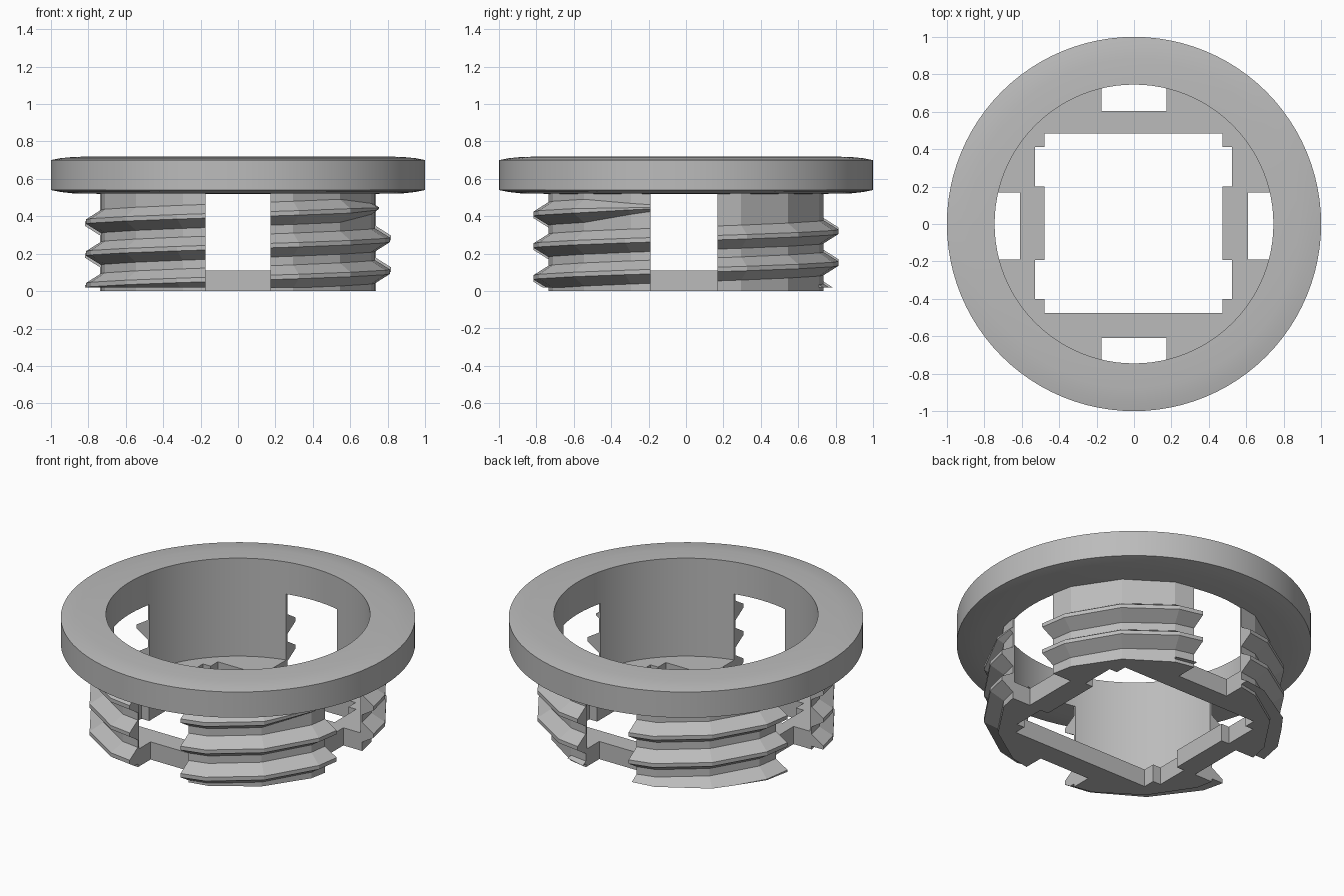
import bpy, bmesh, math
from mathutils import Matrix, Vector

default = bpy.data.objects.get("Cube")
if default:
    bpy.data.objects.remove(default, do_unlink=True)

grey = bpy.data.materials.new("plain grey")
grey.use_nodes = True
colour = (0.5, 0.5, 0.5, 1)
grey.diffuse_color = colour
grey.node_tree.nodes["Principled BSDF"].inputs["Base Color"].default_value = colour


def finish(name, bm):
    bmesh.ops.recalc_face_normals(bm, faces=bm.faces)
    mesh = bpy.data.meshes.new(name)
    bm.to_mesh(mesh)
    bm.free()
    mesh.materials.append(grey)
    obj = bpy.data.objects.new(name, mesh)
    bpy.context.collection.objects.link(obj)
    return obj


def box(name, x0, x1, y0, y1, z0, z1):
    bm = bmesh.new()
    bmesh.ops.create_cube(bm, size=1)
    centre = Vector((x0 + x1, y0 + y1, z0 + z1)) / 2
    scale = Matrix.Diagonal((x1 - x0, y1 - y0, z1 - z0, 1))
    bm.transform(Matrix.Translation(centre) @ scale)
    return finish(name, bm)


def cylinder(name, radius, z0, z1, sides):
    bm = bmesh.new()
    bmesh.ops.create_cone(bm, cap_ends=True, segments=sides, radius1=radius, radius2=radius,
                          depth=z1 - z0, matrix=Matrix.Translation((0, 0, (z0 + z1) / 2)))
    return finish(name, bm)


def cut(obj, cutters):
    for cutter in cutters:
        mod = obj.modifiers.new("cut", 'BOOLEAN')
        mod.operation = 'DIFFERENCE'
        mod.solver = 'EXACT'
        mod.object = cutter
        bpy.context.view_layer.objects.active = obj
        bpy.ops.object.modifier_apply(modifier=mod.name)


def sweep(name, rings, closed):
    """Skin a list of cross-sections; cap the ends when open."""
    bm = bmesh.new()
    loops = [[bm.verts.new(p) for p in ring] for ring in rings]
    n = len(loops[0])
    pairs = list(zip(loops, loops[1:]))
    if closed:
        pairs.append((loops[-1], loops[0]))
    else:
        bm.faces.new(loops[0])
        bm.faces.new(loops[-1])
    for a, b in pairs:
        for i in range(n):
            j = (i + 1) % n
            bm.faces.new((a[i], a[j], b[j], b[i]))
    return finish(name, bm)


def polar(r, angle, z):
    return (r * math.cos(angle), r * math.sin(angle), z)


# Flange with slightly rounded faces
R_IN = 0.745
profile = [(R_IN, 0.52), (0.88, 0.522), (0.95, 0.53), (1, 0.54),
           (1, 0.70), (0.95, 0.71), (0.88, 0.717), (R_IN, 0.72)]
SIDES = 96
flange = sweep("flange", [[polar(r, 2 * math.pi * k / SIDES, z) for r, z in profile]
                          for k in range(SIDES)], True)

# Helical thread, fading out at its upper end
STEP = math.pi / 8
PITCH = 0.17
ROOT = 0.765
rings = []
for k in range(-45, 1):
    angle = k * STEP
    z = 0.45 + PITCH * angle / (2 * math.pi)
    s = max(0.02, min(1, -k / 2))
    crest = ROOT + 0.085 * s
    rings.append([polar(ROOT, angle, z - 0.065 * s), polar(crest, angle, z - 0.012 * s),
                  polar(crest, angle, z + 0.012 * s), polar(ROOT, angle, z + 0.065 * s)])
thread = sweep("thread", rings, False)

# Cup body with a floor
body = cylinder("body", 0.77, 0, 0.522, 16)
bore = cylinder("bore_cutter", R_IN, 0.11, 1, SIDES)

# Four side slots
slots = [box("slot_cutter", 0.608, 1.2, -0.19, 0.168, -0.5, 0.6),
         box("slot_cutter", -1.2, -0.608, -0.19, 0.168, -0.5, 0.6),
         box("slot_cutter", -0.175, 0.175, 0.603, 1.2, -0.5, 0.6),
         box("slot_cutter", -0.175, 0.175, -1.2, -0.61, -0.5, 0.6)]

# Square floor opening with side notches
openings = [box("opening_cutter", -0.477, 0.472, -0.475, 0.483, -0.5, 0.3)]
for y0, y1 in ((0.2, 0.412), (-0.4, -0.193)):
    openings.append(box("opening_cutter", -0.53, 0.525, y0, y1, -0.5, 0.3))

base_trim = box("trim_cutter", -2, 2, -2, 2, -1, 0.02)
cut(body, [bore] + openings + slots)
cut(thread, [base_trim] + slots)
for cutter in [bore, base_trim] + slots + openings:
    bpy.data.objects.remove(cutter, do_unlink=True)

# Smooth round surfaces, crisp facets elsewhere
for obj, angle in ((flange, 30), (body, 15), (thread, 5)):
    bpy.ops.object.select_all(action='DESELECT')
    obj.select_set(True)
    bpy.context.view_layer.objects.active = obj
    bpy.ops.object.shade_smooth_by_angle(angle=math.radians(angle))
